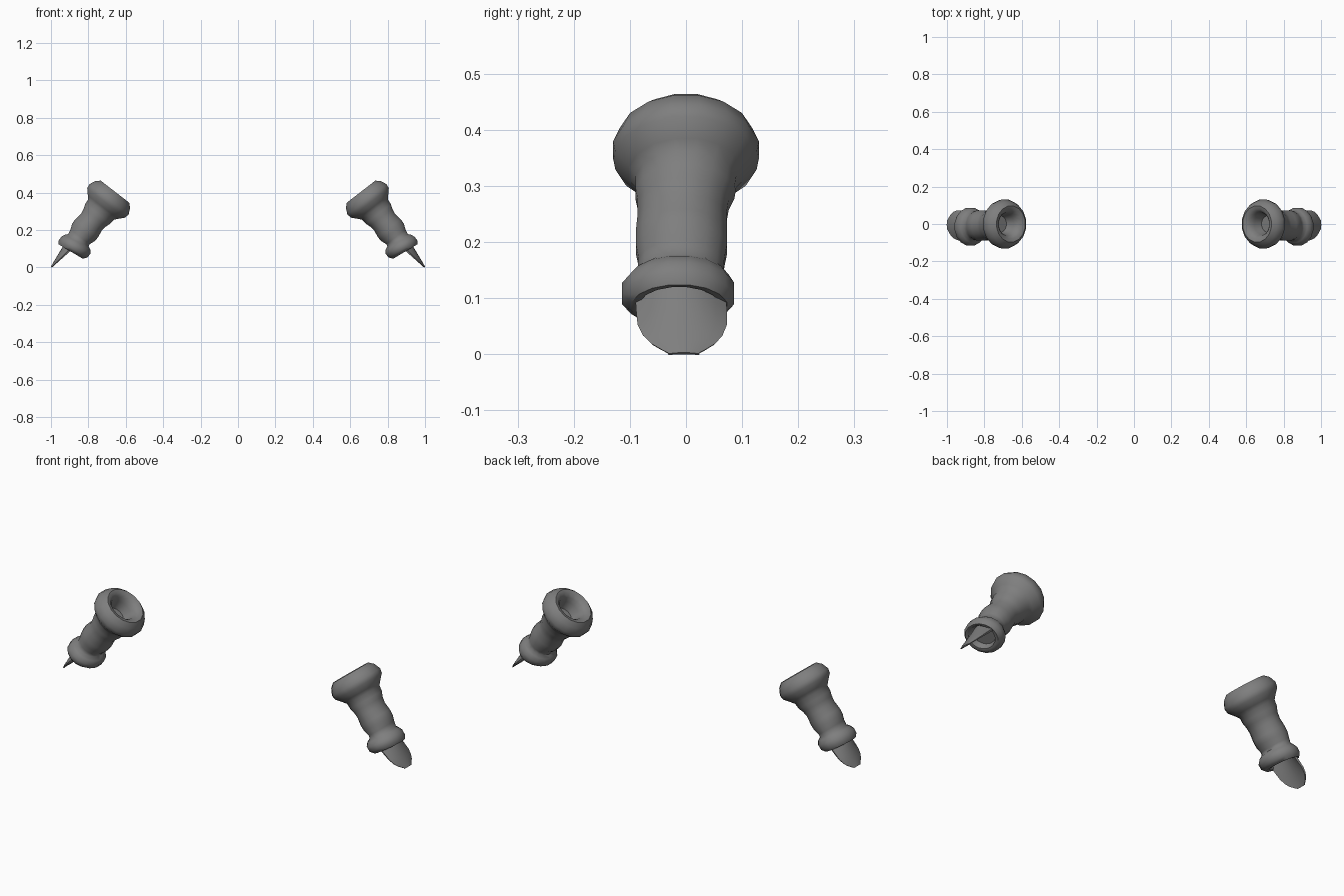
import bpy, bmesh, math

if "Cube" in bpy.data.objects:
    bpy.data.objects.remove(bpy.data.objects["Cube"])

SEG = 16
grey = bpy.data.materials.new("dark_grey")
grey.diffuse_color = (0.21, 0.21, 0.21, 1)
grey.use_nodes = True
grey.node_tree.nodes["Principled BSDF"].inputs["Base Color"].default_value = grey.diffuse_color

# Limb frame: s runs down the sleeve axis, u points outward and up across it
ANG = math.atan2(0.79, 0.61)
C, S = math.cos(ANG), math.sin(ANG)


def place(s, u, y, side):
    return (side * (0.658 + C * s + S * u), y, 0.405 - S * s + C * u)


def finish(bm, name, angle=55):
    bmesh.ops.remove_doubles(bm, verts=bm.verts, dist=0.0004)
    bmesh.ops.recalc_face_normals(bm, faces=bm.faces)
    me = bpy.data.meshes.new(name)
    bm.to_mesh(me)
    bm.free()
    me.materials.append(grey)
    ob = bpy.data.objects.new(name, me)
    bpy.context.collection.objects.link(ob)
    bpy.ops.object.select_all(action='DESELECT')
    ob.select_set(True)
    bpy.context.view_layer.objects.active = ob
    bpy.ops.object.shade_smooth_by_angle(angle=math.radians(angle))


def loft(bm, rings, closed):
    """Join successive vertex rings with quads and cap both ends."""
    vs = [[bm.verts.new(p) for p in r] for r in rings]
    n = len(vs[0])
    for a, b in zip(vs, vs[1:]):
        for i in range(n if closed else n - 1):
            j = (i + 1) % n
            bm.faces.new((a[i], a[j], b[j], b[i]))
    bm.faces.new(vs[0])
    bm.faces.new(vs[-1][::-1])


# (distance along axis, radius, sideways stretch, u shift, y shift)
PROFILE = [
    (0.090, 0.045, 1.0, 0.005, 0), (0.045, 0.057, 1.0, 0.003, 0),
    (0.022, 0.064, 1.0, 0.002, 0), (0.004, 0.080, 1.0, 0, 0),
    (0.000, 0.098, 1.0, 0, 0), (0.020, 0.120, 1.0, 0, 0),
    (0.052, 0.135, 0.98, 0, 0), (0.076, 0.131, 0.98, 0, 0),
    (0.105, 0.104, 1.0, 0, 0), (0.122, 0.089, 1.03, 0, 0),
    (0.150, 0.087, 1.03, 0, -0.002), (0.175, 0.078, 1.06, 0, -0.005),
    (0.205, 0.072, 1.12, 0, -0.007), (0.245, 0.079, 1.05, 0, -0.008),
    (0.275, 0.078, 1.06, 0, -0.008), (0.305, 0.066, 1.18, 0, -0.008),
    (0.325, 0.064, 1.22, -0.004, -0.010), (0.336, 0.080, 1.12, -0.008, -0.012),
    (0.355, 0.091, 1.12, -0.010, -0.014), (0.380, 0.090, 1.13, -0.010, -0.014),
    (0.398, 0.076, 1.14, -0.008, -0.012), (0.396, 0.062, 1.15, -0.006, -0.012),
    (0.368, 0.052, 1.15, -0.006, -0.012),
]


def sleeve(side, label):
    rings = []
    for s, r, stretch, du, dy in PROFILE:
        ring = []
        for i in range(SEG):
            a = 2 * math.pi * (i + 0.5) / SEG
            u = r * math.cos(a)
            skew = 0.12 * u if s > 0.32 else 0
            ring.append(place(s + skew, u + du, r * stretch * math.sin(a) + dy, side))
        rings.append(ring)
    bm = bmesh.new()
    loft(bm, rings, True)
    finish(bm, label + "_sleeve")


def tongue(side, label):
    """Curved, tapering tongue with a rounded end and hollow inner face."""
    rings = []
    for t in (0, 0.3, 0.55, 0.72, 0.84, 0.93, 0.98, 1.0):
        s = 0.365 + 0.163 * t
        k = max(0, (t - 0.45) / 0.55)
        w = 0.081 * max(0.35, math.sqrt(1 - k * k))
        top = 0.046 - 0.020 * t
        curl = 0.042 * (1 - t) + 0.004
        thick = 0.018 * (1 - t) + 0.006
        across = [i / 4 - 1 for i in range(9)]
        outer = [place(s, top - curl * q * q, q * w - 0.010 + 0.006 * t, side)
                 for q in across]
        inner = [place(s, top - curl * q * q - thick * (1 - 0.5 * q * q),
                       q * w * 0.95 - 0.010 + 0.006 * t, side)
                 for q in reversed(across)]
        rings.append(outer + inner)
    bm = bmesh.new()
    loft(bm, rings, True)
    finish(bm, label + "_tongue")


for side, label in ((1, "right"), (-1, "left")):
    sleeve(side, label)
    tongue(side, label)
